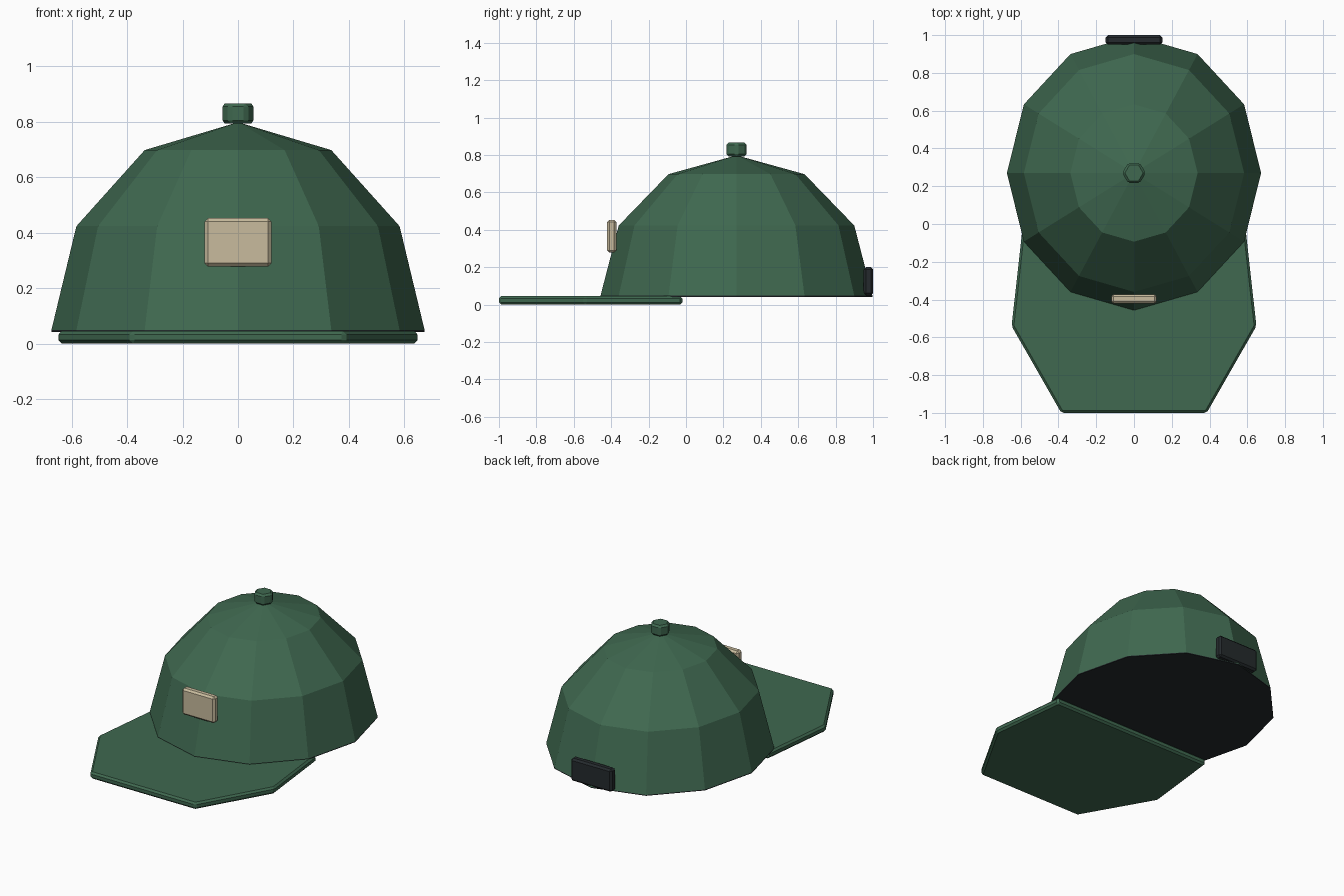
import bpy, bmesh
from math import sin, cos, pi
from mathutils import Matrix

cube = bpy.data.objects.get("Cube")
if cube:
    bpy.data.objects.remove(cube, do_unlink=True)


def material(name, rgb):
    m = bpy.data.materials.new(name)
    m.use_nodes = True
    m.diffuse_color = (*rgb, 1)
    bsdf = next(n for n in m.node_tree.nodes if n.type == "BSDF_PRINCIPLED")
    bsdf.inputs["Base Color"].default_value = (*rgb, 1)
    bsdf.inputs["Roughness"].default_value = 0.8
    return m


green = material("cloth green", (0.05, 0.14, 0.08))
dark = material("dark lining", (0.018, 0.023, 0.026))
tan = material("patch tan", (0.58, 0.5, 0.34))


def finish(name, bm, mat, bevel=0):
    bmesh.ops.recalc_face_normals(bm, faces=bm.faces[:])
    mesh = bpy.data.meshes.new(name)
    bm.to_mesh(mesh)
    bm.free()
    mesh.materials.append(mat)
    ob = bpy.data.objects.new(name, mesh)
    bpy.context.collection.objects.link(ob)
    if bevel:
        mod = ob.modifiers.new("Soft edges", "BEVEL")
        mod.width = bevel
        mod.segments = 1
    return ob


def prism(name, outline, z0, z1, mat, bevel=0):
    bm = bmesh.new()
    face = bm.faces.new([bm.verts.new((x, y, z0)) for x, y in outline])
    top = bmesh.ops.extrude_face_region(bm, geom=[face])["geom"]
    bmesh.ops.translate(bm, vec=(0, 0, z1 - z0),
                        verts=[v for v in top if isinstance(v, bmesh.types.BMVert)])
    return finish(name, bm, mat, bevel)


def box(name, size, centre, mat, bevel):
    bm = bmesh.new()
    bmesh.ops.create_cube(bm, size=1, matrix=Matrix.Translation(centre) @ Matrix.Diagonal((*size, 1)))
    return finish(name, bm, mat, bevel)


def ring(rx, ry, sides, cy):
    return [(rx * cos(2 * pi * i / sides), cy + ry * sin(2 * pi * i / sides))
            for i in range(sides)]


CY, RX, RY, BASE, HEIGHT, SIDES = 0.27, 0.673, 0.727, 0.048, 0.75, 12

# Faceted half-dome crown, open below
bm = bmesh.new()
loops = []
for k in range(3):
    a = k * pi / 6
    loops.append([bm.verts.new((x, y, BASE + HEIGHT * sin(a)))
                  for x, y in ring(RX * cos(a), RY * cos(a), SIDES, CY)])
apex = bm.verts.new((0, CY, BASE + HEIGHT))
for i in range(SIDES):
    j = (i + 1) % SIDES
    for low, high in zip(loops, loops[1:]):
        bm.faces.new((low[i], low[j], high[j], high[i]))
    bm.faces.new((loops[-1][i], loops[-1][j], apex))
finish("crown", bm, green)

# Lining closing the crown underneath
prism("crown_lining", ring(RX, RY, SIDES, CY), BASE - 0.006, BASE, dark)

# Flat brim, mirrored outline
half = [(0.59, -0.02), (0.648, -0.54), (0.385, -1.0)]
prism("brim", half + [(-x, y) for x, y in reversed(half)], 0, 0.045, green, 0.012)

# Button on top
prism("top_button", ring(0.062, 0.062, 6, CY), 0.793, 0.866, green, 0.012)

# Front patch and rear strap
box("front_patch", (0.24, 0.05, 0.175), (0, -0.397, 0.365), tan, 0.012)
box("back_strap", (0.3, 0.05, 0.15), (0, 0.975, 0.125), dark, 0.012)
